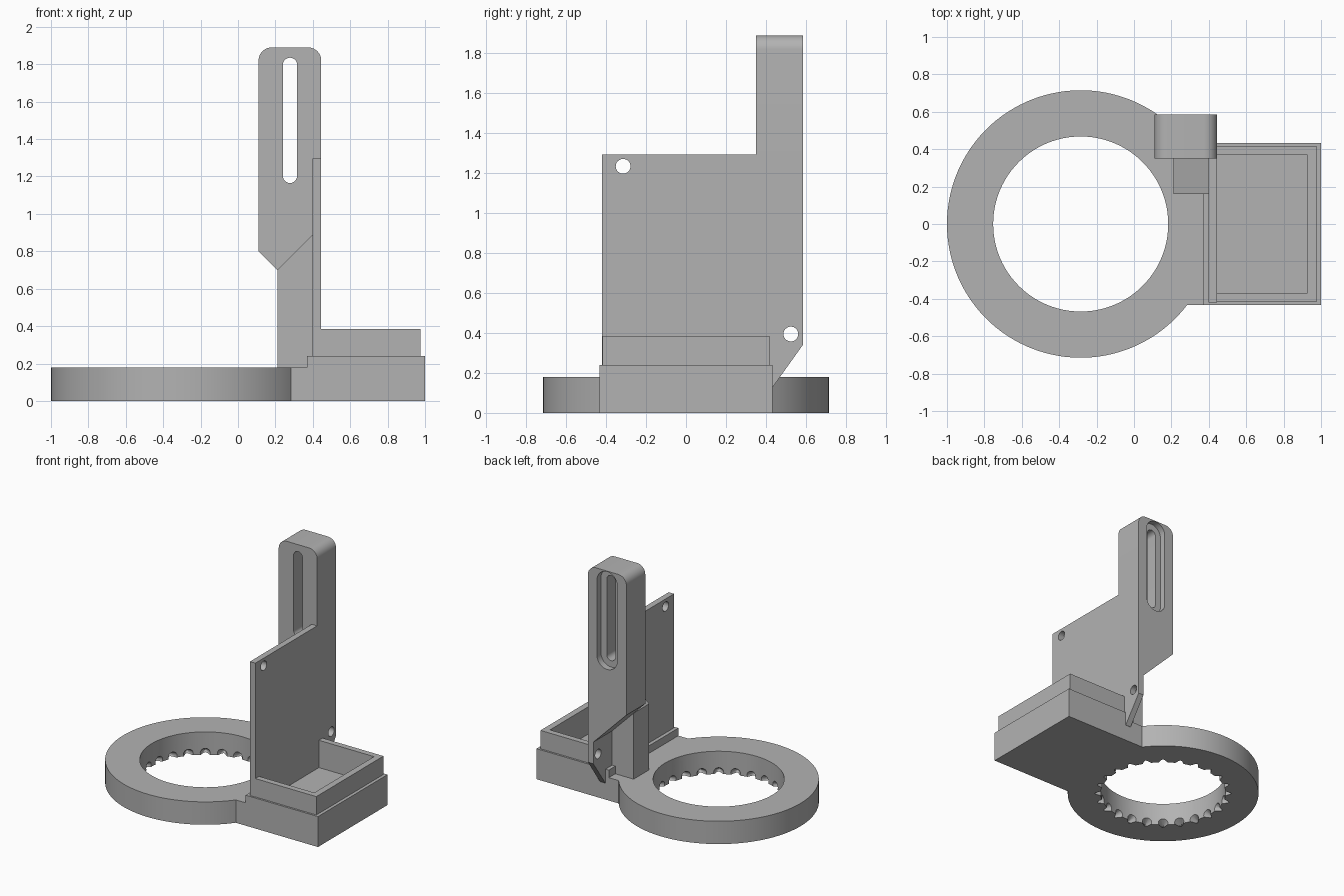
import bpy, bmesh
from math import sin, cos, pi, radians, asin
from mathutils import Vector, Matrix

cube = bpy.data.objects.get("Cube")
if cube:
    bpy.data.objects.remove(cube, do_unlink=True)

# Single plain grey
GREY = (0.45, 0.45, 0.45, 1)
grey = bpy.data.materials.new("plain_grey")
grey.use_nodes = True
grey.diffuse_color = GREY
grey.node_tree.nodes["Principled BSDF"].inputs["Base Color"].default_value = GREY

AXES = {"x": lambda a, b, d: (d, a, b),
        "y": lambda a, b, d: (a, d, b),
        "z": lambda a, b, d: (a, b, d)}


def finish(name, bm):
    bmesh.ops.recalc_face_normals(bm, faces=bm.faces)
    mesh = bpy.data.meshes.new(name)
    bm.to_mesh(mesh)
    bm.free()
    mesh.materials.append(grey)
    obj = bpy.data.objects.new(name, mesh)
    bpy.context.collection.objects.link(obj)
    return obj


def prism(name, outline, axis, lo, hi):
    """Extrude a flat outline along an axis from lo to hi."""
    bm = bmesh.new()
    place = AXES[axis]
    face = bm.faces.new([bm.verts.new(place(a, b, lo)) for a, b in outline])
    new = bmesh.ops.extrude_face_region(bm, geom=[face])["geom"]
    verts = [v for v in new if isinstance(v, bmesh.types.BMVert)]
    bmesh.ops.translate(bm, verts=verts, vec=Vector(place(0, 0, hi - lo)))
    return finish(name, bm)


def box(name, x, y, z):
    return prism(name, [(x[0], y[0]), (x[1], y[0]), (x[1], y[1]), (x[0], y[1])], "z", *z)


def arc(cx, cy, r, start, end, n):
    return [(cx + r * cos(start + (end - start) * i / n),
             cy + r * sin(start + (end - start) * i / n)) for i in range(n + 1)]


def circle(cx, cy, r, n):
    return arc(cx, cy, r, 0, 2 * pi, n)[:-1]


def slot(cx, low, high, r):
    return arc(cx, high, r, 0, pi, 16) + arc(cx, low, r, pi, 2 * pi, 16)


def cut(obj, *cutters):
    for c in cutters:
        c.hide_render = True
        mod = obj.modifiers.new("cut", "BOOLEAN")
        mod.operation, mod.solver, mod.object = "DIFFERENCE", "EXACT", c
        bpy.context.view_layer.objects.active = obj
        bpy.ops.object.modifier_apply(modifier=mod.name)
        bpy.data.objects.remove(c, do_unlink=True)


def smooth(obj):
    bpy.ops.object.select_all(action="DESELECT")
    obj.select_set(True)
    bpy.context.view_layer.objects.active = obj
    bpy.ops.object.shade_smooth_by_angle(angle=radians(30))


RING_X, OUTER, INNER = -0.285, 0.715, 0.468
HALF = 0.433                      # half depth of the tray

# Ring with the neck that joins it to the tray
neck = asin(HALF / OUTER)
outline = arc(RING_X, 0, OUTER, neck, 2 * pi - neck, 96) + [(0.4, -HALF), (0.4, HALF)]
ring = prism("ring_base", outline, "z", 0, 0.18)
bore = prism("bore_cutter", circle(RING_X, 0, INNER, 96), "z", -0.1, 0.3)

# Pointed notches around the lower edge of the bore
bm = bmesh.new()
for i in range(24):
    turn = Matrix.Rotation(radians(5 + 15 * i), 4, "Z")
    tilt = Matrix.Rotation(pi / 2, 4, "Y")
    mat = (Matrix.Translation((RING_X, 0, 0.015)) @ turn
           @ Matrix.Translation((INNER + 0.02, 0, 0)) @ tilt)
    bmesh.ops.create_cone(bm, cap_ends=True, segments=16, radius1=0.05,
                          radius2=0.002, depth=0.1, matrix=mat)
notches = finish("notch_cutter", bm)
cut(ring, bore, notches)
smooth(ring)

# Tray: outer box, raised lip and shared cavity
cavity = ((0.44, 0.925), (-0.372, 0.372), (0.17, 0.6))
for name, x, y, z in (("tray_box", (0.37, 1), HALF, (0, 0.24)),
                      ("tray_lip", (0.405, 0.975), 0.418, (0.2, 0.385))):
    part = box(name, x, (-y, y), z)
    cut(part, box("cavity_cutter", *cavity))

# Upright plate with a clipped lower corner and two screw holes
plate = prism("upright_plate", [(-0.42, 0.13), (0.435, 0.13), (0.585, 0.34),
                                (0.585, 1.295), (-0.42, 1.295)], "x", 0.398, 0.445)
cut(plate, *[prism("hole_cutter", circle(y, z, 0.037, 32), "x", 0.3, 0.5)
             for y, z in ((-0.315, 1.235), (0.525, 0.395))])
smooth(plate)

# Tall arm with rounded top, sloped underside and a stepped slot
R, TOP = 0.07, 1.89
profile = ([(0.398, 0.51), (0.398, 1.295), (0.445, 1.295)]
           + arc(0.445 - R, TOP - R, R, 0, pi / 2, 10)
           + arc(0.11 + R, TOP - R, R, pi / 2, pi, 10) + [(0.11, 0.8)])
arm = prism("slotted_arm", profile, "y", 0.35, 0.585)
cut(arm, prism("slot_cutter", slot(0.278, 1.203, 1.797, 0.038), "y", 0.2, 0.7),
    prism("recess_cutter", slot(0.278, 1.203, 1.797, 0.088), "y", 0.535, 0.7))
smooth(arm)

# Sloped-top support block under the arm
prism("support_block", [(0.21, 0.17), (0.41, 0.17), (0.41, 0.9), (0.21, 0.7)],
      "y", 0.16, 0.352)
